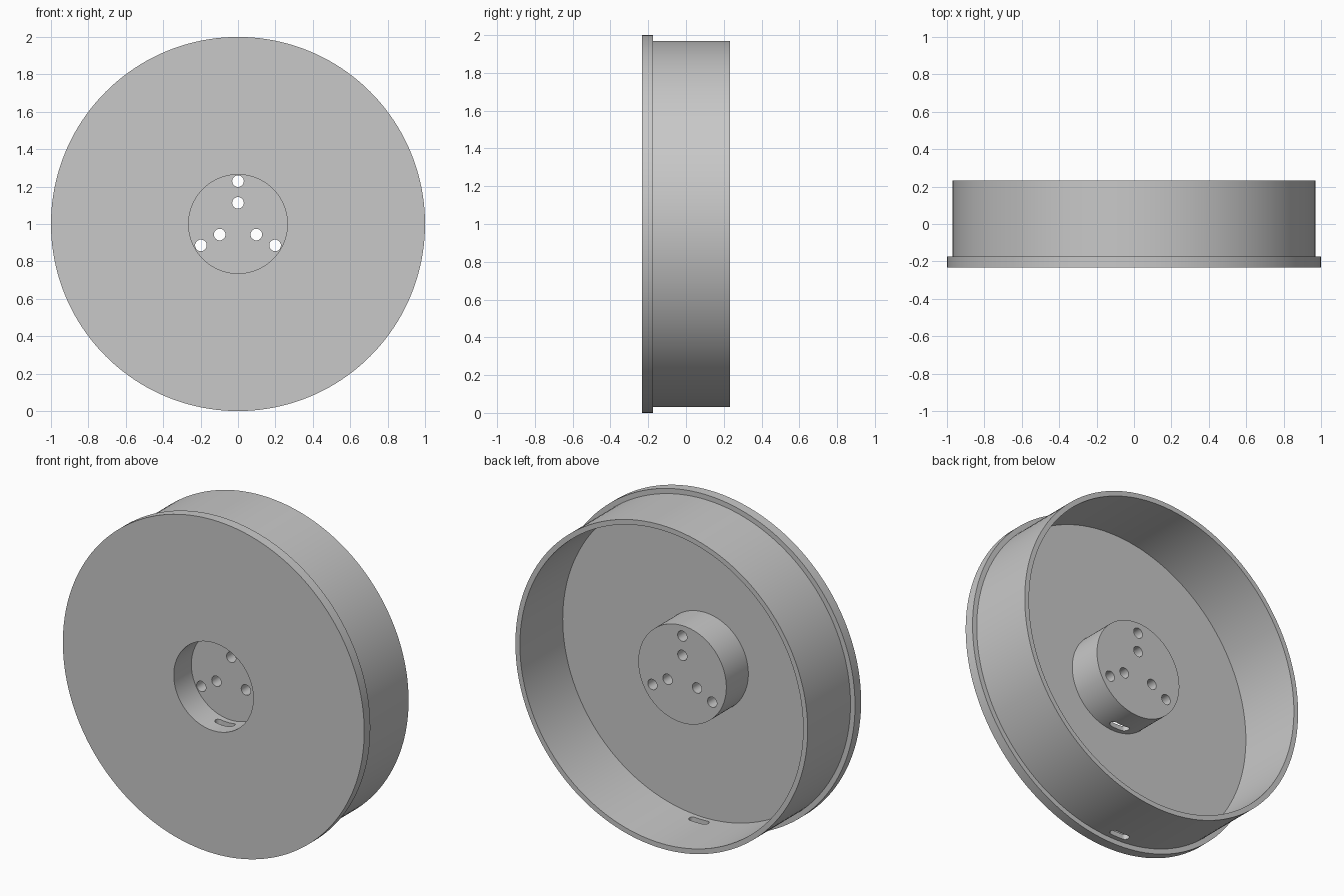
import bpy, bmesh, math

if "Cube" in bpy.data.objects:
    bpy.data.objects.remove(bpy.data.objects["Cube"])

SEG = 160
grey = bpy.data.materials.new("plain_grey")
grey.diffuse_color = (0.58, 0.58, 0.58, 1)
grey.use_nodes = True
grey.node_tree.nodes["Principled BSDF"].inputs["Base Color"].default_value = grey.diffuse_color


def finish(bm, name):
    bmesh.ops.recalc_face_normals(bm, faces=bm.faces[:])
    mesh = bpy.data.meshes.new(name)
    bm.to_mesh(mesh)
    bm.free()
    mesh.materials.append(grey)
    obj = bpy.data.objects.new(name, mesh)
    bpy.context.collection.objects.link(obj)
    return obj


def lathe(name, profile):
    """Revolve (radius, y) points about the y axis at z = 1, capping both ends."""
    bm = bmesh.new()
    rings = []
    for r, y in profile:
        rings.append([bm.verts.new((r * math.cos(a), y, 1 + r * math.sin(a)))
                      for a in (2 * math.pi * i / SEG for i in range(SEG))])
    for a, b in zip(rings, rings[1:]):
        for i in range(SEG):
            j = (i + 1) % SEG
            bm.faces.new((a[i], a[j], b[j], b[i]))
    bm.faces.new(rings[0])
    bm.faces.new(rings[-1])
    return finish(bm, name)


def prism(name, outline, offset):
    """Extrude a closed outline of 3D points along an offset."""
    bm = bmesh.new()
    face = bm.faces.new([bm.verts.new(p) for p in outline])
    res = bmesh.ops.extrude_face_region(bm, geom=[face], use_keep_orig=True)
    verts = [v for v in res["geom"] if isinstance(v, bmesh.types.BMVert)]
    bmesh.ops.translate(bm, verts=verts, vec=offset)
    obj = finish(bm, name)
    obj.hide_render = True
    return obj


# Drum with front flange, outer wall and recessed hub cup
drum = lathe("flanged_drum", [
    (0.264, -0.065), (0.264, -0.232), (1.0, -0.232), (1.0, -0.174),
    (0.97, -0.174), (0.97, 0.232), (0.94, 0.232), (0.94, -0.174),
    (0.292, -0.174), (0.292, 0.035)])

cutters = []
# Three pairs of bolt holes through the hub floor
for ang in (90, 210, 330):
    for dist in (0.113, 0.229):
        cx = dist * math.cos(math.radians(ang))
        cz = 1 + dist * math.sin(math.radians(ang))
        ring = [(cx + 0.031 * math.cos(t), -0.15, cz + 0.031 * math.sin(t))
                for t in (2 * math.pi * i / 32 for i in range(32))]
        cutters.append(prism("hole_cutter", ring, (0, 0.3, 0)))

# Rounded drain slot through the bottom of the hub wall and outer wall
slot = []
for side in (1, -1):
    for i in range(13):
        t = math.pi * i / 12 - math.pi / 2
        slot.append((side * (0.04 + 0.023 * math.cos(t)),
                     -0.122 + side * 0.023 * math.sin(t), -0.1))
cutters.append(prism("slot_cutter", slot, (0, 0, 0.95)))

# Cut the openings
bpy.context.view_layer.objects.active = drum
drum.select_set(True)
for cutter in cutters:
    mod = drum.modifiers.new("cut", 'BOOLEAN')
    mod.operation = 'DIFFERENCE'
    mod.solver = 'EXACT'
    mod.object = cutter
    bpy.ops.object.modifier_apply(modifier=mod.name)
for cutter in cutters:
    bpy.data.objects.remove(cutter)

bpy.ops.object.shade_smooth_by_angle(angle=math.radians(30))
